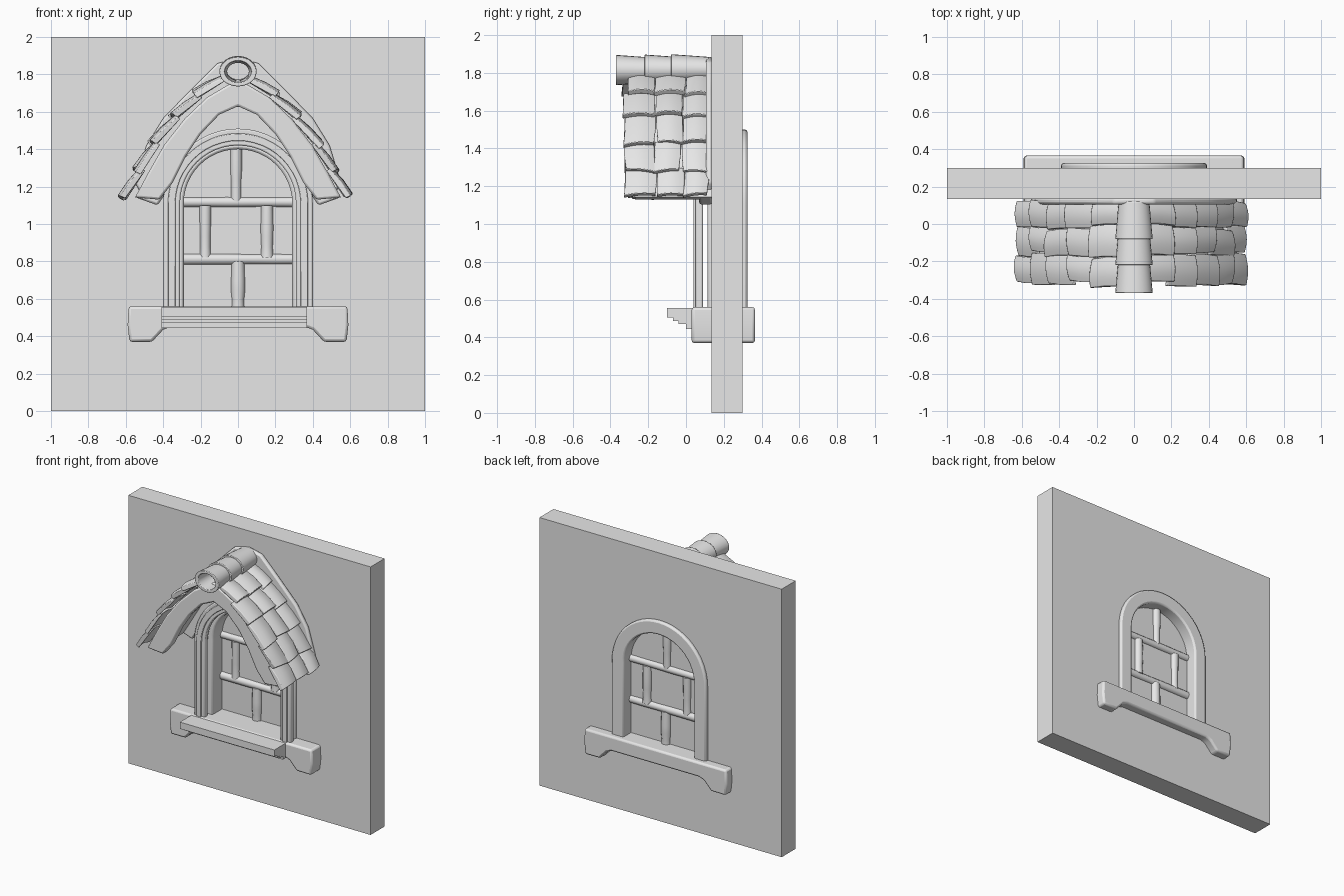
import bpy, bmesh, math, random
from mathutils import Vector

random.seed(4)
if "Cube" in bpy.data.objects:
    bpy.data.objects.remove(bpy.data.objects["Cube"], do_unlink=True)

GREY = (0.8, 0.8, 0.8, 1)
clay = bpy.data.materials.new("plain grey")
clay.use_nodes = True
clay.diffuse_color = GREY
clay.node_tree.nodes["Principled BSDF"].inputs["Base Color"].default_value = GREY


def finish(name, bm, bevel=0.0, smooth=True):
    """Turn a bmesh into a named object with optional softened edges."""
    bmesh.ops.recalc_face_normals(bm, faces=bm.faces)
    mesh = bpy.data.meshes.new(name)
    bm.to_mesh(mesh)
    bm.free()
    mesh.materials.append(clay)
    ob = bpy.data.objects.new(name, mesh)
    bpy.context.collection.objects.link(ob)
    bpy.ops.object.select_all(action="DESELECT")
    ob.select_set(True)
    bpy.context.view_layer.objects.active = ob
    if bevel:
        mod = ob.modifiers.new("soft edges", "BEVEL")
        mod.width = bevel
        mod.segments = 2
        mod.limit_method = "ANGLE"
    if smooth:
        bpy.ops.object.shade_smooth_by_angle(angle=math.radians(35))
    return ob


def loft(name, loops, bevel=0.0, closed=False, smooth=True):
    """Skin a list of equal point loops; cap the ends unless closed."""
    bm = bmesh.new()
    rings = [[bm.verts.new(p) for p in loop] for loop in loops]
    n = len(rings[0])
    pairs = list(zip(rings, rings[1:]))
    if closed:
        pairs.append((rings[-1], rings[0]))
    else:
        bm.faces.new(rings[0])
        bm.faces.new(rings[-1])
    for a, b in pairs:
        for i in range(n):
            j = (i + 1) % n
            bm.faces.new((a[i], a[j], b[j], b[i]))
    return finish(name, bm, bevel, smooth)


def extrude(name, outline, y0, y1, bevel=0.0, smooth=True):
    """Extrude an x-z outline between two depths."""
    return loft(name, [[(x, y, z) for x, z in outline] for y in (y0, y1)],
                bevel, smooth=smooth)


def mirrored(half):
    """Full left-to-right line from points running from the centre to +x."""
    return [(-x, z) for x, z in reversed(half) if x > 0] + list(half)


SPRING = 1.11


def arch(r, base):
    """Round-topped opening line from the left foot to the right foot."""
    curve = [(-r * math.cos(math.pi * i / 24), SPRING + r * math.sin(math.pi * i / 24))
             for i in range(25)]
    return [(-r, base)] + curve + [(r, base)]


def arch_band(name, outer, inner, y0, y1, bevel):
    extrude(name, arch(outer, 0.5) + arch(inner, 0.5)[::-1], y0, y1, bevel)


# Wall slab with an arched opening
wall = extrude("wall", [(-1, 0), (1, 0), (1, 2), (-1, 2)], 0.135, 0.30, smooth=False)
cutter = extrude("opening_cutter", arch(0.34, 0.47), 0, 0.5, smooth=False)
cutter.hide_render = True
cut = wall.modifiers.new("opening", "BOOLEAN")
cut.operation = "DIFFERENCE"
cut.object = cutter
cut.solver = "EXACT"
bpy.context.view_layer.objects.active = wall
bpy.ops.object.modifier_apply(modifier="opening")
bpy.data.objects.remove(cutter, do_unlink=True)

# Window frame rings and pane
arch_band("frame_front", 0.40, 0.31, 0.05, 0.09, 0.008)
arch_band("frame_front_lip", 0.375, 0.335, 0.04, 0.06, 0.004)
arch_band("frame_lining", 0.39, 0.29, 0.113, 0.325, 0.012)
extrude("pane", arch(0.32, 0.5), 0.226, 0.234, smooth=False)


# Rough wooden glazing bars
def bar(name, start, end, r):
    a, b = Vector(start), Vector(end)
    along = (b - a).normalized()
    side = along.cross(Vector((0, 1, 0)))
    loops = []
    for k in range(6):
        c = a.lerp(b, k / 5)
        rr = r * random.uniform(0.9, 1.08)
        loops.append([c + side * rr * math.cos(t * math.tau / 12)
                      + Vector((0, rr * math.sin(t * math.tau / 12), 0)) for t in range(12)])
    loft(name, loops)


BAR_Y = 0.23
for name, z in (("upper_rail", 1.117), ("lower_rail", 0.812)):
    bar(name, (-0.3, BAR_Y, z), (0.3, BAR_Y, z), 0.028)
for name, x, z0, z1, r in (("top_post", -0.01, 1.12, 1.41, 0.03),
                           ("middle_post_right", -0.175, 0.82, 1.10, 0.03),
                           ("middle_post_left", 0.155, 0.82, 1.10, 0.034),
                           ("bottom_post", 0, 0.54, 0.80, 0.036)):
    bar(name, (x, BAR_Y, z0), (x, BAR_Y, z1), r)

# Sill beam with dropped ends, and the stepped ledge in front
drop = mirrored([(0.36, 0.45), (0.40, 0.435), (0.46, 0.37), (0.58, 0.37), (0.59, 0.46), (0.585, 0.56)])
extrude("sill_beam", drop, 0.03, 0.365, 0.014)
steps = [(-0.10, 0.555), (-0.10, 0.505), (-0.07, 0.505), (-0.07, 0.487), (-0.04, 0.487),
         (-0.04, 0.47), (0, 0.47), (0, 0.445), (0.05, 0.445), (0.05, 0.555)]
loft("sill_ledge", [[(x, y, z) for y, z in steps] for x in (-0.41, 0.37)], smooth=False)

# Roof shell, front board and the wall flashing
ROWS = [(0.05, 1.785), (0.18, 1.69), (0.30, 1.575), (0.41, 1.435), (0.49, 1.295), (0.565, 1.155)]
UNDER = [(0, 1.71), (0.10, 1.67), (0.22, 1.56), (0.33, 1.41), (0.41, 1.28), (0.50, 1.13)]
BOARD = [(0, 1.63), (0.10, 1.585), (0.20, 1.48), (0.28, 1.36), (0.35, 1.22), (0.42, 1.13)]
FLARE = [(0, 1.885), (0.11, 1.86), (0.26, 1.71), (0.40, 1.565), (0.49, 1.42), (0.55, 1.22)]


def roof_band(name, top, bottom, y0, y1, bevel=0.0):
    extrude(name, mirrored(top) + mirrored(bottom)[::-1], y0, y1, bevel)


TOP = [(0, 1.775)] + [(x - 0.015, z - 0.012) for x, z in ROWS[1:]]
roof_band("roof_shell", TOP, UNDER, -0.27, 0.14)
roof_band("roof_front_board", TOP, BOARD, -0.29, -0.23, 0.012)
roof_band("roof_wall_board", TOP, BOARD[:-1] + [(0.43, 1.10)], 0.07, 0.14, 0.012)
roof_band("wall_flashing", FLARE, UNDER, 0.105, 0.14, 0.012)


# Overlapping curved roof tiles
def tile(name, upper, lower, side, y0, y1):
    a, b = Vector((upper[0], 0, upper[1])), Vector((lower[0], 0, lower[1]))
    out = Vector((b.z - a.z, 0, a.x - b.x)).normalized() * -1
    lift = random.uniform(0.018, 0.034)
    b = b + (b - a) * random.uniform(0.05, 0.2)
    skew = random.uniform(-0.012, 0.012)
    loops = []
    for k in range(7):
        t = k / 6
        y = y0 + (y1 - y0) * t
        bulge = 0.014 * math.sin(math.pi * t)
        tip = b + (b - a) * skew * (t - 0.5) * 8
        corners = [a + out * (bulge - 0.022), a + out * bulge,
                   a.lerp(tip, 0.5) + out * (bulge + lift * 0.7),
                   tip + out * (bulge + lift), tip + out * (bulge + lift - 0.03)]
        loops.append([(side * p.x - (0.025 if side < 0 else 0), y + skew * (i > 2), p.z)
                      for i, p in enumerate(corners)])
    loft(name, loops, 0.004)


for side, label in ((1, "left"), (-1, "right")):
    for r, (upper, lower) in enumerate(zip(ROWS, ROWS[1:])):
        front = random.uniform(-0.335, -0.305)
        edges = [front, -0.165 + random.uniform(-0.015, 0.015),
                 -0.01 + random.uniform(-0.015, 0.015), 0.125]
        for c in range(3):
            tile(f"roof_tile_{label}_{r + 1}_{c + 1}", upper, lower, side,
                 edges[c] + 0.002, edges[c + 1] - 0.002)


# Tapered hollow ridge pipes
def ellipse(scale, y, zc):
    return [(0.10 * scale * math.cos(t * math.tau / 24), y,
             zc + 0.08 * scale * math.sin(t * math.tau / 24)) for t in range(24)]


for k, y in enumerate((-0.37, -0.22, -0.08)):
    zc = 1.815 + 0.002 * k
    loft(f"ridge_pipe_{k + 1}",
         [ellipse(1.0, y, zc), ellipse(0.82, y + 0.20, zc),
          ellipse(0.58, y + 0.20, zc), ellipse(0.72, y, zc)], 0.004, closed=True)
